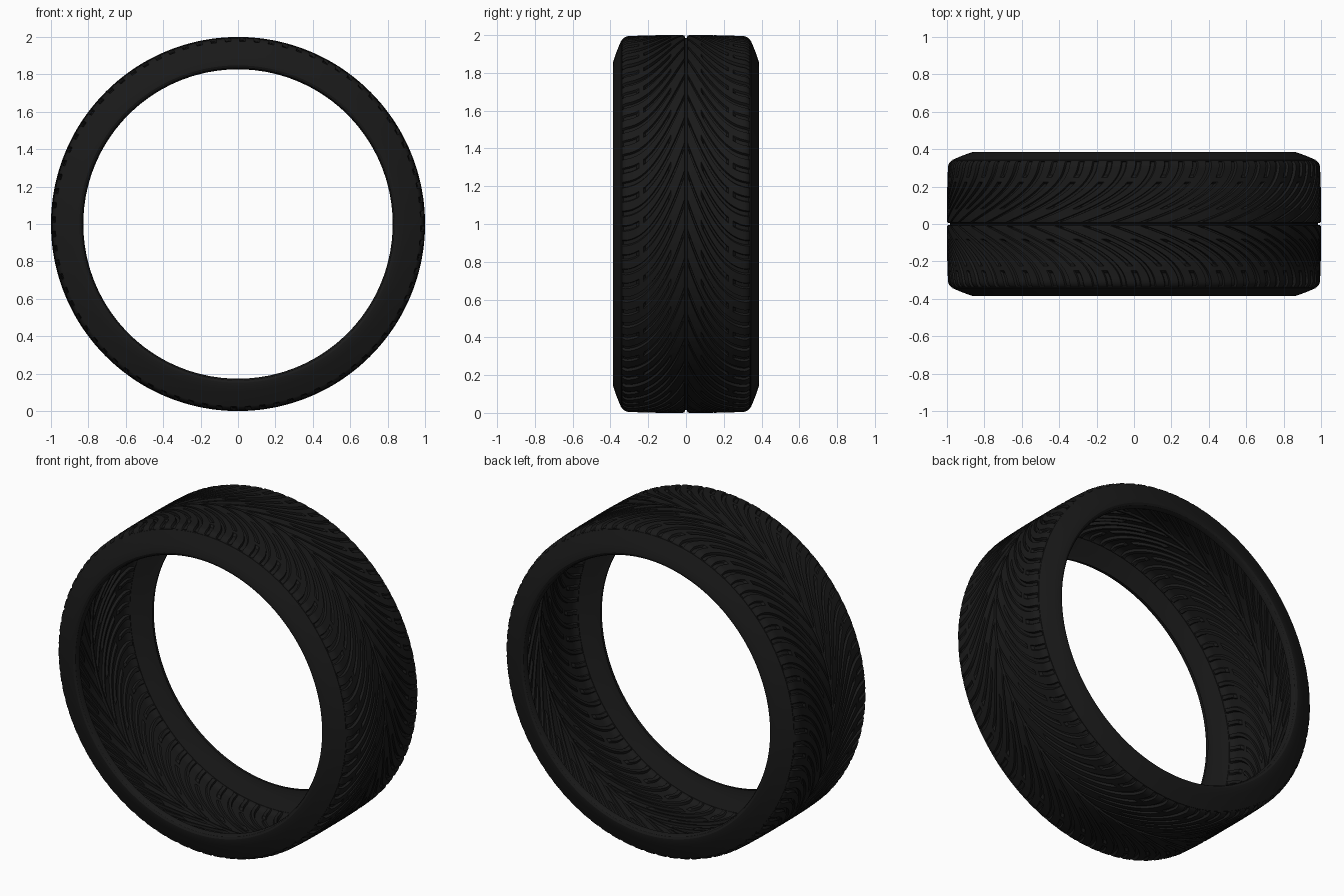
import bpy, bmesh, math

if "Cube" in bpy.data.objects:
    bpy.data.objects.remove(bpy.data.objects["Cube"])

R_PITCH = 40                      # tread repeats around the tyre
FRACS = [0, .035, .165, .2, .5, .535, .665, .7]   # columns inside one repeat
DEPTH = 0.015

# half cross-section: (distance from centre, radius)
tread = [(0, .985), (.004, .985), (.008, .998)]
tread += [(.02 + .29 * i / 24, 1.0 - .006 * (i / 24) ** 3) for i in range(25)]
shoulder = [(.322, .990), (.332, .983), (.338, .976), (.340, .971), (.343, .971),
            (.352, .950), (.364, .921), (.375, .892), (.385, .862),
            (.386, .848), (.380, .836), (.368, .829), (.350, .827)]
half = tread + shoulder


def sweep(w):
    """Angle the tread curves trail behind the centre line."""
    t = min(w / .34, 1)
    return .48 * (1 - (1 - t) ** 2.2)


def sink(w, col):
    """Groove depth: long inner grooves and wide shoulder grooves alternate."""
    if col in (1, 2) and .018 < w < .215:
        return DEPTH
    if col in (5, 6) and .085 < w < .335:
        return DEPTH
    if col in (1, 2) and .25 < w < .335:
        return DEPTH * .8
    return 0


rows = [(-w, r) for w, r in reversed(half)] + half[1:]
bm = bmesh.new()
grid = []
for y, r in rows:
    w = abs(y)
    ring = []
    for k in range(R_PITCH):
        for c, f in enumerate(FRACS):
            a = 2 * math.pi * (k + f) / R_PITCH + sweep(w)
            rad = r - sink(w, c)
            ring.append(bm.verts.new((rad * math.sin(a), y, 1 + rad * math.cos(a))))
    grid.append(ring)

n = len(grid[0])
for a, b in zip(grid, grid[1:]):
    for i in range(n):
        j = (i + 1) % n
        bm.faces.new((a[i], b[i], b[j], a[j]))

# faces point outwards
bm.normal_update()
mid = bm.faces[:][len(bm.faces) // 2]
c = mid.calc_center_median()
if mid.normal.x * c.x + mid.normal.z * (c.z - 1) < 0:
    bmesh.ops.reverse_faces(bm, faces=bm.faces[:])

mesh = bpy.data.meshes.new("tyre")
bm.to_mesh(mesh)
bm.free()
tyre = bpy.data.objects.new("tyre", mesh)
bpy.context.collection.objects.link(tyre)

# black rubber
mat = bpy.data.materials.new("rubber")
mat.diffuse_color = (.01, .01, .01, 1)
mat.use_nodes = True
mat.node_tree.nodes["Principled BSDF"].inputs["Base Color"].default_value = mat.diffuse_color
mesh.materials.append(mat)

bpy.context.view_layer.objects.active = tyre
tyre.select_set(True)
bpy.ops.object.shade_smooth_by_angle(angle=math.radians(30))
